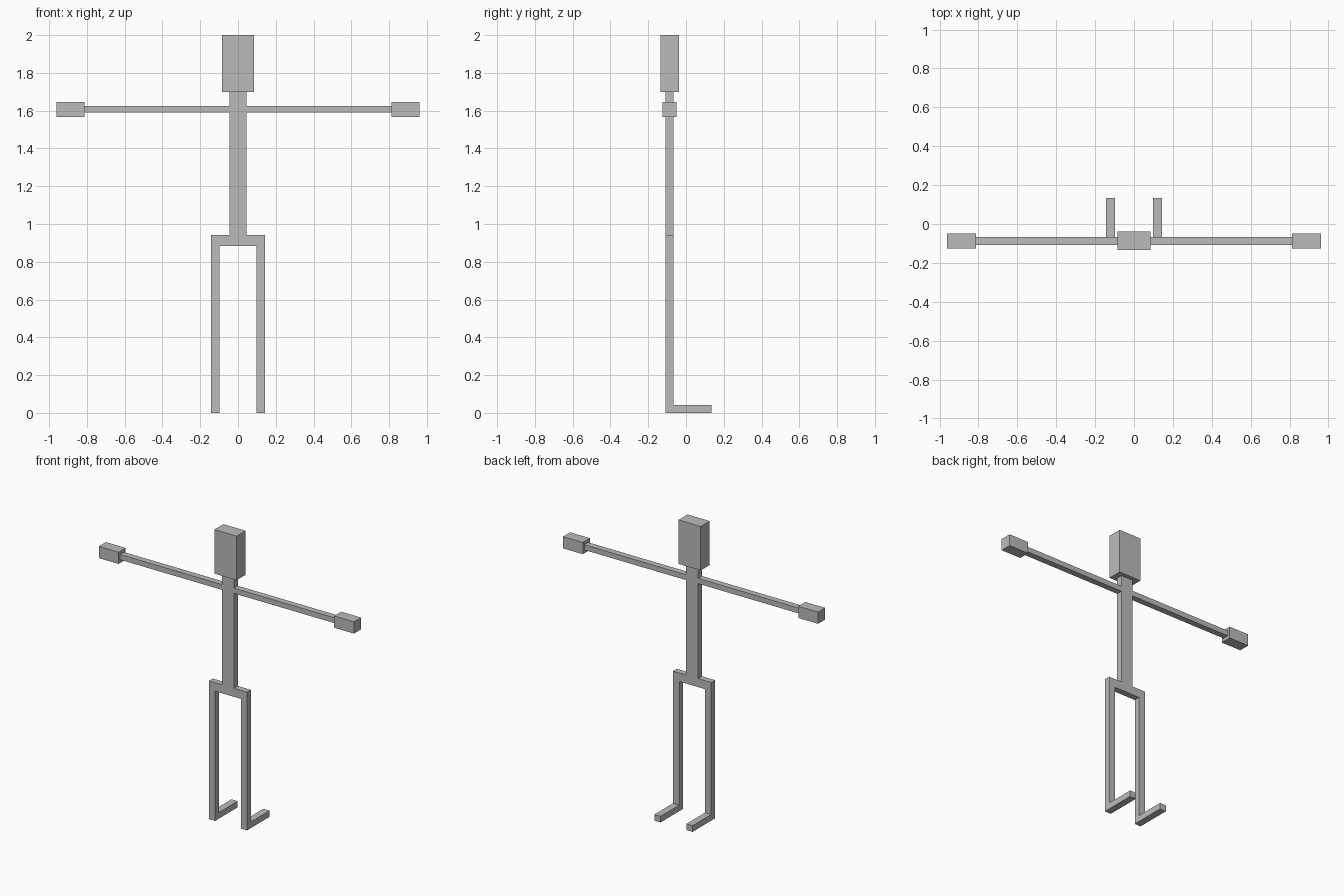
import bpy
import bmesh

cube = bpy.data.objects.get("Cube")
if cube:
    bpy.data.objects.remove(cube, do_unlink=True)

grey = bpy.data.materials.new("plain_grey")
grey.use_nodes = True
colour = (0.5, 0.5, 0.5, 1)
grey.diffuse_color = colour
grey.node_tree.nodes["Principled BSDF"].inputs["Base Color"].default_value = colour

BACK, FRONT = -0.066, -0.108   # depth of the flat body


def finish(name, bm):
    bmesh.ops.recalc_face_normals(bm, faces=bm.faces)
    mesh = bpy.data.meshes.new(name)
    bm.to_mesh(mesh)
    bm.free()
    mesh.materials.append(grey)
    obj = bpy.data.objects.new(name, mesh)
    bpy.context.collection.objects.link(obj)
    return obj


def slab(name, outline, y0, y1):
    """Extrude an x-z outline from y0 to y1."""
    bm = bmesh.new()
    face = bm.faces.new([bm.verts.new((x, y0, z)) for x, z in outline])
    ext = bmesh.ops.extrude_face_region(bm, geom=[face])
    moved = [v for v in ext["geom"] if isinstance(v, bmesh.types.BMVert)]
    bmesh.ops.translate(bm, verts=moved, vec=(0, y1 - y0, 0))
    return finish(name, bm)


def box(name, x0, x1, y0, y1, z0, z1):
    return slab(name, [(x0, z0), (x1, z0), (x1, z1), (x0, z1)], y0, y1)


# Neck, arms, torso, hips and legs share one flat outline
half = [(0.045, 1.70), (0.045, 1.625), (0.813, 1.625), (0.813, 1.589),
        (0.045, 1.589), (0.045, 0.942), (0.144, 0.942), (0.144, 0),
        (0.097, 0), (0.097, 0.884)]
slab("body", half + [(-x, z) for x, z in reversed(half)], FRONT, BACK)

# Head
box("head", -0.084, 0.084, -0.135, -0.038, 1.70, 2.0)

# Hands and feet on both sides
for side, s in (("left", 1), ("right", -1)):
    box(side + "_hand", s * 0.813, s * 0.962, -0.125, -0.049, 1.567, 1.647)
    box(side + "_foot", s * 0.097, s * 0.144, BACK, 0.135, 0, 0.042)
